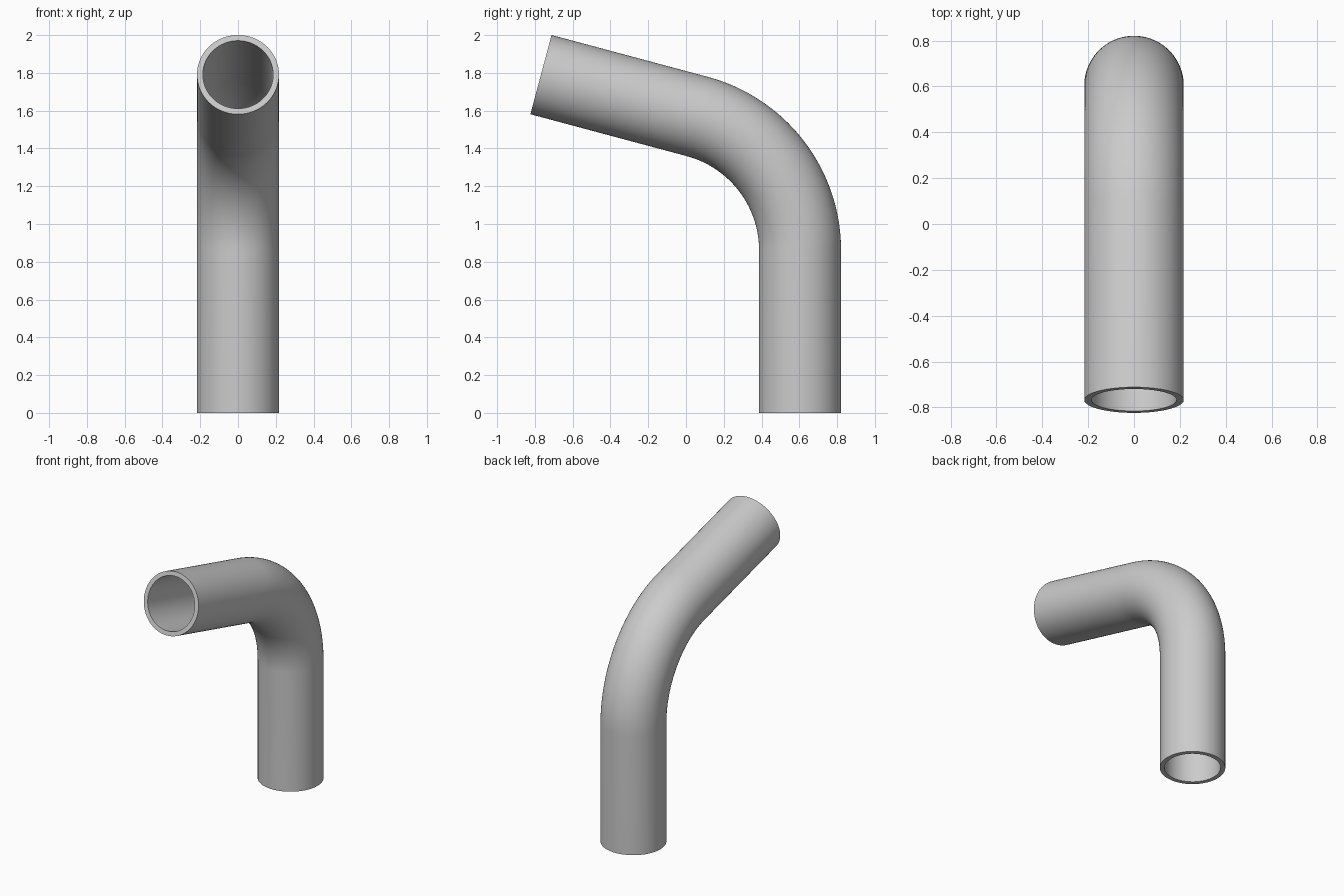
import bpy
import bmesh
import math
from mathutils import Vector

default = bpy.data.objects.get("Cube")
if default:
    bpy.data.objects.remove(default, do_unlink=True)

OUTER, INNER = 0.217, 0.186      # pipe radii
LEG_Y, LEG_TOP = 0.604, 0.86     # upright leg axis and start of bend
BEND, TURN = 0.734, math.radians(75)
ARM = 0.857                      # straight length after the bend
SIDES, STEPS = 96, 40

grey = bpy.data.materials.new("pipe grey")
grey.use_nodes = True
colour = (0.6, 0.6, 0.6, 1)
grey.diffuse_color = colour
grey.node_tree.nodes["Principled BSDF"].inputs["Base Color"].default_value = colour

# Centre line: upright leg, circular bend, sloping arm
path = [(Vector((0, LEG_Y, 0)), 0)]
for i in range(STEPS + 1):
    a = TURN * i / STEPS
    path.append((Vector((0, LEG_Y - BEND + BEND * math.cos(a),
                         LEG_TOP + BEND * math.sin(a))), a))
tangent = Vector((0, -math.sin(TURN), math.cos(TURN)))
path.append((path[-1][0] + tangent * ARM, TURN))

bm = bmesh.new()


def ring(centre, angle, radius):
    across = Vector((0, math.cos(angle), math.sin(angle)))
    verts = []
    for i in range(SIDES):
        t = math.tau * i / SIDES
        verts.append(bm.verts.new(
            centre + radius * (Vector((math.cos(t), 0, 0)) + across * math.sin(t))))
    return verts


def bridge(a, b):
    for i in range(SIDES):
        j = (i + 1) % SIDES
        bm.faces.new((a[i], a[j], b[j], b[i]))


# Outer wall, far rim, inner wall and base rim as one closed loop of rings
rings = [ring(c, a, OUTER) for c, a in path]
rings += [ring(c, a, INNER) for c, a in reversed(path)]
for k, loop in enumerate(rings):
    bridge(loop, rings[(k + 1) % len(rings)])
bmesh.ops.recalc_face_normals(bm, faces=bm.faces)

mesh = bpy.data.meshes.new("bent_pipe")
bm.to_mesh(mesh)
bm.free()
mesh.materials.append(grey)
pipe = bpy.data.objects.new("bent_pipe", mesh)
bpy.context.collection.objects.link(pipe)

# Smooth walls with crisp rims
bpy.ops.object.select_all(action="DESELECT")
pipe.select_set(True)
bpy.context.view_layer.objects.active = pipe
bpy.ops.object.shade_smooth_by_angle(angle=math.radians(30))
